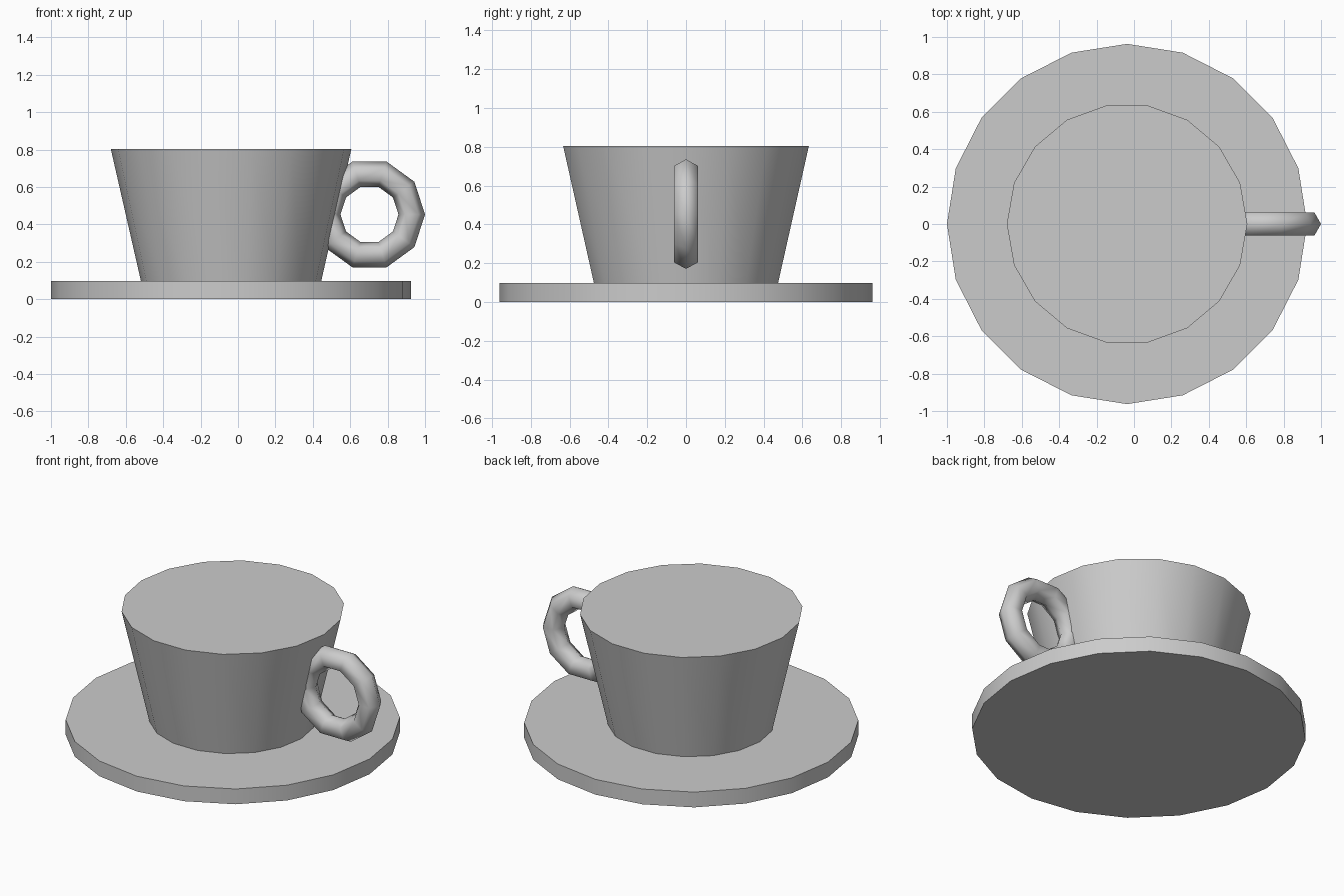
import bpy
from math import radians

if "Cube" in bpy.data.objects:
    bpy.data.objects.remove(bpy.data.objects["Cube"])

CX = -0.037  # shared axis of cup and saucer


def finish(name, angle):
    ob = bpy.context.object
    ob.name = name
    bpy.ops.object.transform_apply(location=False, rotation=True, scale=True)
    bpy.ops.object.shade_smooth_by_angle(angle=radians(angle))
    return ob


def tapered_disc(name, sides, r_bottom, r_top, z0, z1):
    bpy.ops.mesh.primitive_cone_add(
        vertices=sides, radius1=r_bottom, radius2=r_top, depth=z1 - z0,
        location=(CX, 0, (z0 + z1) / 2), rotation=(0, 0, radians(90)))
    return finish(name, 30)


# Saucer: flat 20-sided disc
tapered_disc("saucer", 20, 0.963, 0.963, 0.0, 0.097)

# Cup: 18-sided body widening towards a closed top
tapered_disc("cup", 18, 0.482, 0.643, 0.097, 0.803)

# Handle: upright ring, 10 segments with a hexagonal section
bpy.ops.mesh.primitive_torus_add(
    major_segments=10, minor_segments=6, major_radius=0.226,
    minor_radius=0.071, location=(0.703, 0, 0.453),
    rotation=(radians(90), 0, 0))
finish("handle", 80)
